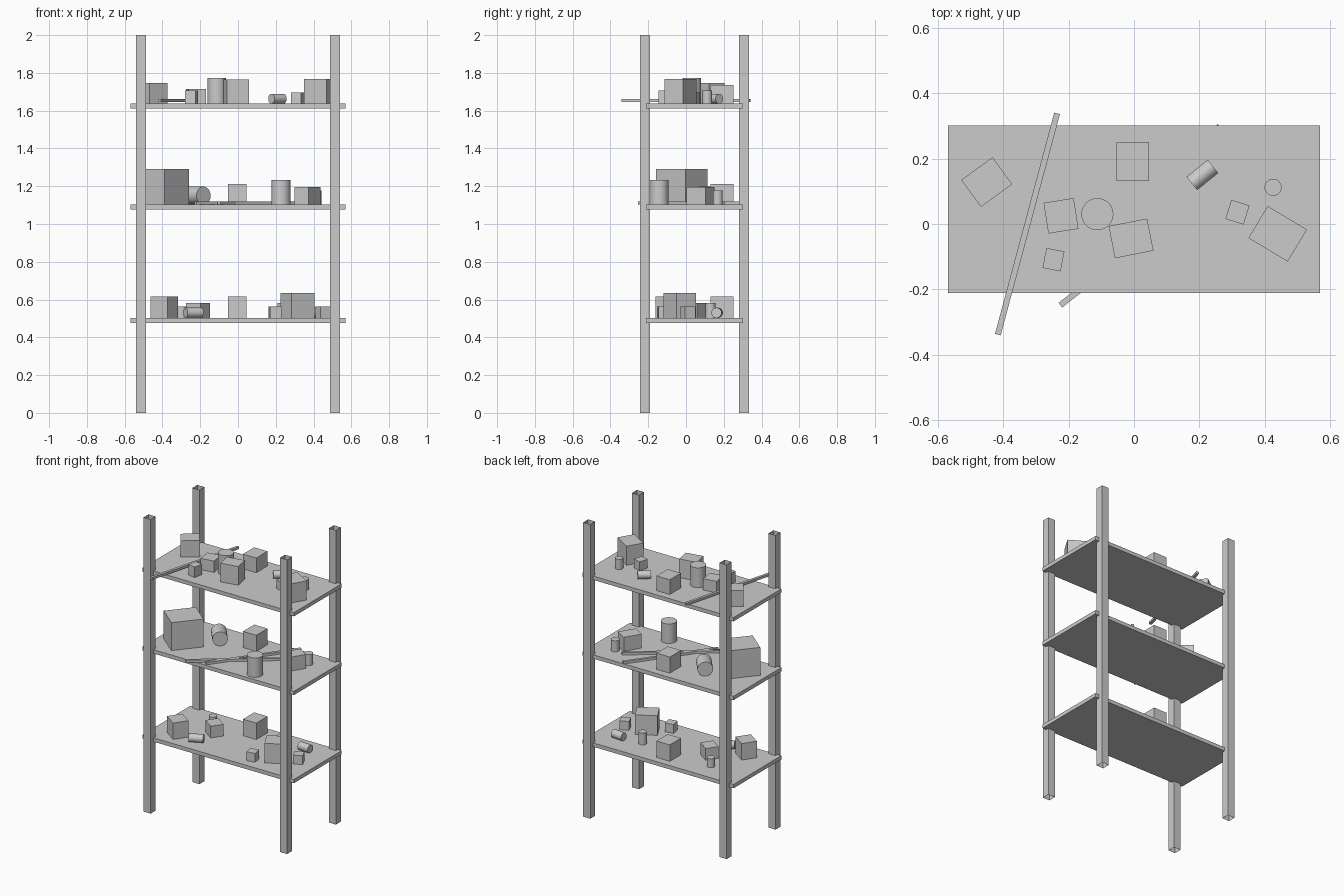
import bpy, bmesh
from math import radians, atan2, hypot, pi
from mathutils import Matrix, Vector

cube = bpy.data.objects.get("Cube")
if cube:
    bpy.data.objects.remove(cube, do_unlink=True)

grey = bpy.data.materials.new("plain_grey")
grey.use_nodes = True
grey.diffuse_color = (0.6, 0.6, 0.6, 1)
grey.node_tree.nodes["Principled BSDF"].inputs["Base Color"].default_value = (0.6, 0.6, 0.6, 1)


def finish(bm, name, loc, rot):
    mesh = bpy.data.meshes.new(name)
    bm.to_mesh(mesh)
    bm.free()
    mesh.materials.append(grey)
    ob = bpy.data.objects.new(name, mesh)
    ob.location = loc
    ob.rotation_euler = rot
    bpy.context.collection.objects.link(ob)
    return ob


def box(name, loc, size, angle=0, open_ends=False):
    bm = bmesh.new()
    bmesh.ops.create_cube(bm, size=1)
    bmesh.ops.scale(bm, vec=size, verts=bm.verts)
    if open_ends:
        caps = [f for f in bm.faces if abs(f.normal.z) > 0.9]
        bmesh.ops.delete(bm, geom=caps, context="FACES_ONLY")
    return finish(bm, name, loc, (0, 0, radians(angle)))


def cylinder(name, loc, r, length, lying=None):
    bm = bmesh.new()
    bmesh.ops.create_cone(bm, cap_ends=True, segments=32, radius1=r, radius2=r, depth=length)
    for f in bm.faces:
        f.smooth = len(f.verts) == 4
    for e in bm.edges:
        e.smooth = all(f.smooth for f in e.link_faces)
    rot = (0, 0, 0) if lying is None else (0, pi / 2, radians(lying))
    return finish(bm, name, loc, rot)


def rod(name, a, b, z, width):
    d = Vector(b) - Vector(a)
    mid = (Vector(a) + Vector(b)) / 2
    box(name, (mid.x, mid.y, z), (d.length, width, 0.016), atan2(d.y, d.x) * 180 / pi)


# Frame: four open square tubes
MID_Y = 0.045
for sx, side in ((-1, "right"), (1, "left")):
    for sy, end in ((-1, "front"), (1, "back")):
        box(f"{end}_{side}_post", (sx * 0.513, MID_Y + sy * 0.262, 1), (0.053, 0.053, 2), open_ends=True)

# Goods on each shelf
# boxes: x, y, width, depth, height, angle
# cans: x, y, radius, height;  rolls: x, y, radius, length, angle
shelves = {
    "lower": (0.503, [
        (-0.39, -0.09, 0.1, 0.108, 0.112, 55),
        (-0.212, 0.05, 0.085, 0.095, 0.08, 55),
        (-0.004, 0.191, 0.1, 0.12, 0.112, 0),
        (0.315, -0.033, 0.14, 0.118, 0.133, 29),
        (0.195, -0.12, 0.06, 0.06, 0.06, 10),
        (0.45, 0.01, 0.06, 0.06, 0.06, 25)],
        [(-0.3, 0.16, 0.026, 0.06), (0.235, 0.13, 0.026, 0.08)],
        [(-0.236, -0.11, 0.027, 0.092, 25), (0.39, 0.165, 0.027, 0.08, -5)]),
    "middle": (1.102, [
        (-0.393, -0.023, 0.205, 0.18, 0.19, 50),
        (-0.004, 0.191, 0.1, 0.12, 0.11, 0),
        (0.368, 0.077, 0.12, 0.09, 0.095, 58)],
        [(0.228, -0.142, 0.05, 0.132), (0.415, 0.168, 0.026, 0.075)],
        [(-0.22, 0.115, 0.048, 0.12, -51)]),
    "upper": (1.637, [
        (-0.45, 0.128, 0.118, 0.102, 0.11, 36),
        (-0.223, 0.025, 0.093, 0.095, 0.077, 9),
        (-0.246, -0.109, 0.056, 0.062, 0.071, -11),
        (-0.009, -0.044, 0.12, 0.1, 0.127, 11),
        (-0.004, 0.191, 0.1, 0.12, 0.1, 0),
        (0.316, 0.036, 0.058, 0.061, 0.06, -17),
        (0.439, -0.03, 0.14, 0.114, 0.13, -31)],
        [(-0.112, 0.03, 0.049, 0.135), (0.425, 0.112, 0.026, 0.07)],
        [(0.209, 0.15, 0.026, 0.083, 39)]),
}

for level, (z, boxes, cans, rolls) in shelves.items():
    box(f"{level}_shelf", (0, MID_Y, z - 0.013), (1.138, 0.513, 0.026))
    for i, (x, y, w, d, h, a) in enumerate(boxes, 1):
        box(f"{level}_box_{i}", (x, y, z + h / 2), (w, d, h), a)
    for i, (x, y, r, h) in enumerate(cans, 1):
        cylinder(f"{level}_can_{i}", (x, y, z + h / 2), r, h)
    for i, (x, y, r, length, a) in enumerate(rolls, 1):
        cylinder(f"{level}_roll_{i}", (x, y, z + r), r, length, a)

# Loose rods
rod("upper_rod", (-0.416, -0.338), (-0.235, 0.338), 1.655, 0.018)
rod("middle_rod_1", (-0.225, -0.248), (0.345, 0.197), 1.11, 0.018)
rod("middle_rod_2", (-0.1, -0.2), (0.262, 0.3), 1.11, 0.018)
